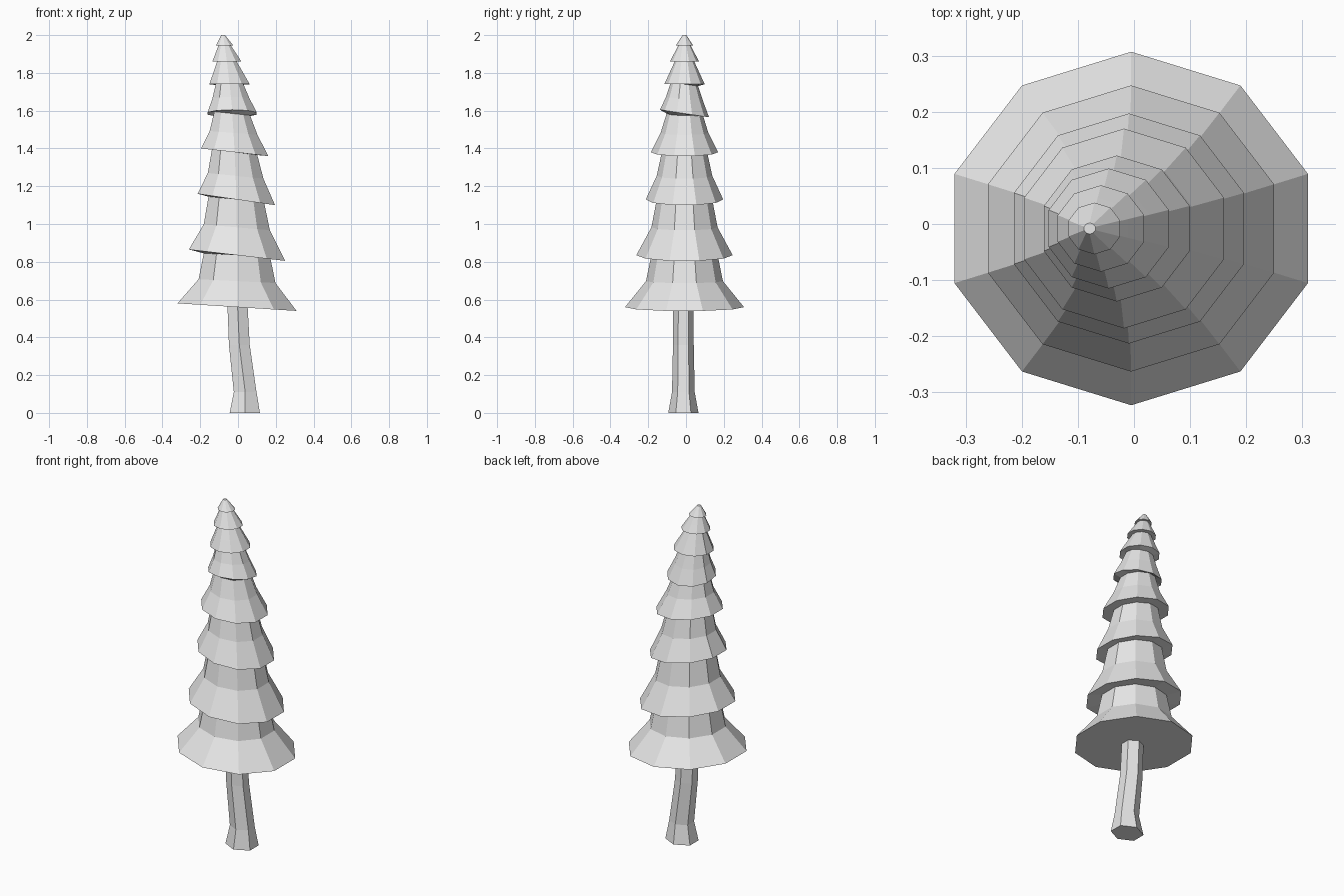
import bpy, bmesh
from math import cos, sin, pi

default = bpy.data.objects.get("Cube")
if default:
    bpy.data.objects.remove(default, do_unlink=True)

grey = bpy.data.materials.new("plain light grey")
grey.use_nodes = True
colour = (0.8, 0.8, 0.8, 1)
grey.diffuse_color = colour
grey.node_tree.nodes["Principled BSDF"].inputs["Base Color"].default_value = colour

TIP_HEIGHT = 2


def add_ring(bm, sides, centre, radius, tilt_x, tilt_y):
    """Tilted polygon with a corner on the back, as wide as it is deep."""
    angles = [pi / 2 + 2 * pi * i / sides for i in range(sides)]
    widest = max(cos(angle) for angle in angles)
    x, y, z = centre
    ring = []
    for angle in angles:
        across, along = cos(angle) / widest, sin(angle)
        height = z + tilt_x * across + tilt_y * along
        ring.append(bm.verts.new((x + radius * across, y + radius * along, height)))
    return ring


def loft(name, sides, sections):
    """Closed, flat shaded skin through a stack of rings."""
    bm = bmesh.new()
    rings = [add_ring(bm, sides, *section) for section in sections]
    for low, high in zip(rings, rings[1:]):
        for i in range(sides):
            j = (i + 1) % sides
            bm.faces.new((low[i], low[j], high[j], high[i]))
    bm.faces.new(rings[0][::-1])
    bm.faces.new(rings[-1])
    bmesh.ops.recalc_face_normals(bm, faces=bm.faces[:])
    mesh = bpy.data.meshes.new(name)
    bm.to_mesh(mesh)
    bm.free()
    mesh.materials.append(grey)
    bpy.context.collection.objects.link(bpy.data.objects.new(name, mesh))


def crown_centre(z):
    """The crown bends to its right, more and more towards the tip."""
    rise = (z - 0.6) / 1.4
    return (-0.005 - 0.074 * rise ** 3, -0.008, z)


def neck_radius(z):
    """Narrow waist between tiers, tapering to a blunt tip."""
    return 0.01 + 0.15 * (TIP_HEIGHT - z) ** 0.65


# Bent hexagonal trunk with a flared foot: height, sideways shift, radius
trunk = [(0, 0.036, 0.08), (0.11, 0.038, 0.06), (0.36, 0.007, 0.055), (0.6, -0.004, 0.053)]
loft("trunk", 6, [((shift, -0.014, z), radius, 0, 0) for z, shift, radius in trunk])

# Tiers of branches: rim height, rim radius, sideways tilt, front to back tilt
tiers = [
    (0.56, 0.315, -0.02, 0),
    (0.835, 0.255, -0.03, 0),
    (1.13, 0.205, -0.03, 0),
    (1.38, 0.178, -0.02, 0),
    (1.585, 0.13, 0, -0.02),
    (1.74, 0.107, 0, 0),
    (1.86, 0.077, 0, 0),
    (1.945, 0.046, 0, 0),
]
tier_tops = [tier[0] for tier in tiers[1:]] + [TIP_HEIGHT]

# Each tier runs from its wide rim over a crease to the neck under the next rim
crown = []
for index, (bottom, rim, tilt_x, tilt_y) in enumerate(tiers):
    top = tier_tops[index]
    neck = neck_radius(top)
    middle = (bottom + top) / 2
    bulge = min(0.5, 0.2 + 0.06 * index)
    crease = neck + bulge * (rim - neck)
    crown.append((crown_centre(bottom), rim, tilt_x, tilt_y))
    crown.append((crown_centre(middle), crease, tilt_x / 2, tilt_y / 2))
    crown.append((crown_centre(top), neck, tilt_x / 2, tilt_y / 2))
loft("foliage", 10, crown)
